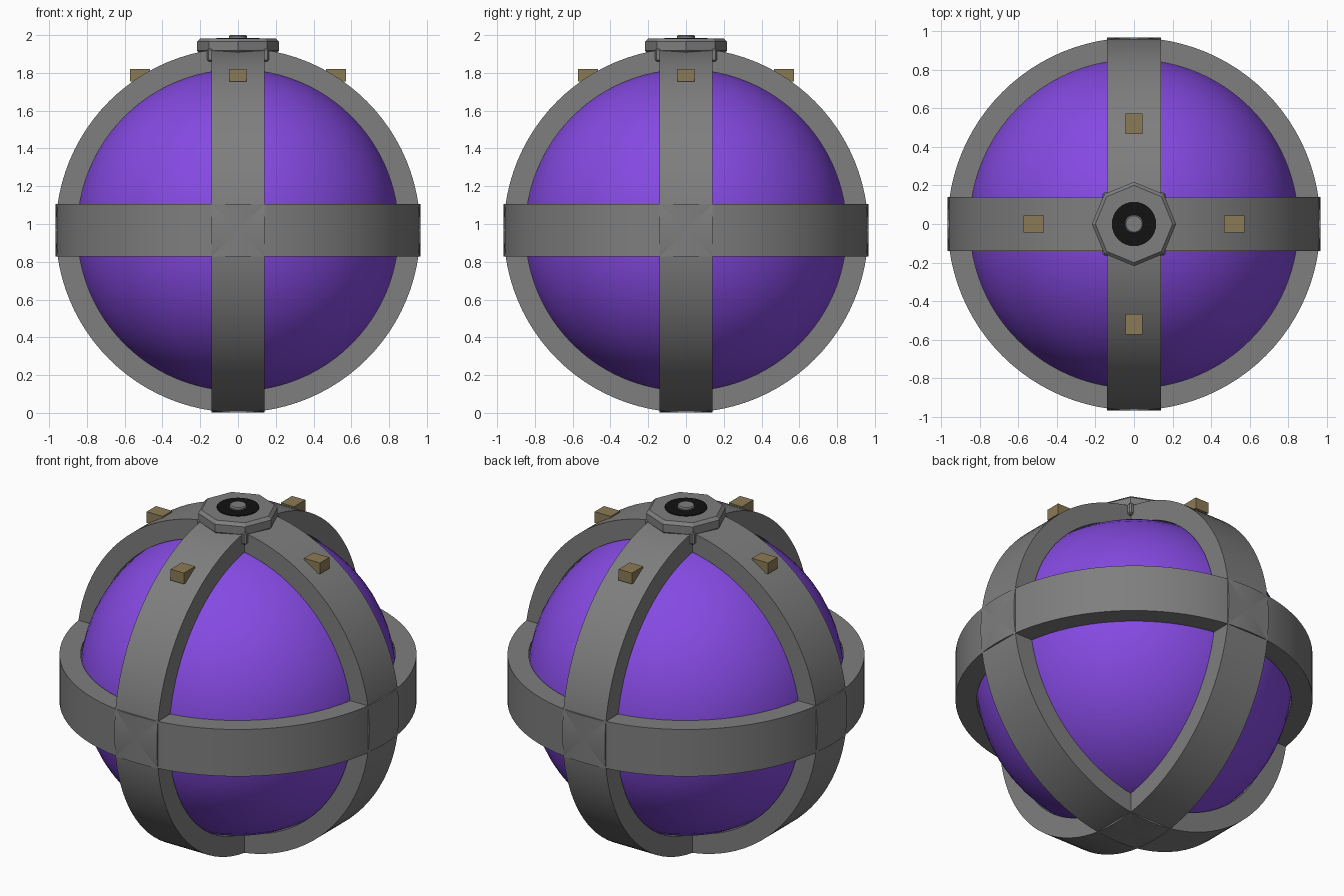
import bpy, math
from mathutils import Matrix

if "Cube" in bpy.data.objects:
    bpy.data.objects.remove(bpy.data.objects["Cube"])

CZ = 0.967          # centre height of the ball
R_OUT, R_IN, HALF = 0.965, 0.85, 0.14


def material(name, rgb):
    m = bpy.data.materials.new(name)
    m.diffuse_color = (*rgb, 1)
    m.use_nodes = True
    m.node_tree.nodes["Principled BSDF"].inputs["Base Color"].default_value = m.diffuse_color
    return m


GREY = material("grey metal", (0.21, 0.21, 0.21))
PURPLE = material("purple", (0.235, 0.068, 0.76))
BRASS = material("dull brass", (0.26, 0.195, 0.09))
BLACK = material("black", (0.006, 0.006, 0.006))


def finish(name, mat, smooth=True):
    ob = bpy.context.object
    ob.name = name
    ob.data.materials.append(mat)
    if smooth:
        bpy.ops.object.shade_smooth_by_angle(angle=math.radians(30))
    return ob


def lathe(name, profile, sides, mat, matrix=Matrix(), closed=False, smooth=True):
    """Revolve (radius, height) points around z; a closed profile makes a ring."""
    n = len(profile)
    verts = [(r * math.cos(a), r * math.sin(a), z)
             for a in (2 * math.pi * i / sides for i in range(sides))
             for r, z in profile]
    faces = []
    for i in range(sides):
        j = (i + 1) % sides
        for k in range(n if closed else n - 1):
            l = (k + 1) % n
            faces.append((i * n + k, j * n + k, j * n + l, i * n + l))
    if not closed:
        faces.append([i * n for i in reversed(range(sides))])
        faces.append([i * n + n - 1 for i in range(sides)])
    me = bpy.data.meshes.new(name)
    me.from_pydata(verts, [], faces)
    ob = bpy.data.objects.new(name, me)
    bpy.context.collection.objects.link(ob)
    bpy.ops.object.select_all(action='DESELECT')
    ob.select_set(True)
    bpy.context.view_layer.objects.active = ob
    me.transform(matrix)
    return finish(name, mat, smooth)


def box(name, centre, size, mat, turn=0):
    bpy.ops.mesh.primitive_cube_add(size=1)
    ob = finish(name, mat, smooth=False)
    ob.data.transform(Matrix.Rotation(turn, 4, 'Z') @ Matrix.Translation(centre)
                      @ Matrix.Diagonal((*size, 1)))
    return ob


# Inner ball
bpy.ops.mesh.primitive_uv_sphere_add(segments=64, ring_count=32, radius=0.856,
                                     location=(0, 0, CZ))
finish("ball", PURPLE)

# Three crossing bands, one around each axis
band = [(R_IN, -HALF), (R_OUT, -HALF), (R_OUT, HALF), (R_IN, HALF)]
lift = Matrix.Translation((0, 0, CZ))
for name, rot in (("equator_band", Matrix()),
                  ("front_back_band", Matrix.Rotation(math.pi / 2, 4, 'Y')),
                  ("left_right_band", Matrix.Rotation(math.pi / 2, 4, 'X'))):
    lathe(name, band, 96, GREY, lift @ rot, closed=True)

# Octagonal top cap with chamfered rim, on a square block
lathe("cap", [(0.2, 1.9), (0.218, 1.918), (0.218, 1.965), (0.2, 1.982)],
      8, GREY, smooth=False)
block = box("cap_block", (0, 0, 1.895), (0.326, 0.326, 0.07), GREY)
bev = block.modifiers.new("bevel", 'BEVEL')
bev.width = 0.008

# Dark socket plate and central pin
lathe("socket", [(0.115, 1.978), (0.115, 1.986)], 32, BLACK)
lathe("pin", [(0.048, 1.97), (0.048, 1.994), (0.042, 2.0)], 16, GREY)

# Four studs around the cap
for i in range(4):
    box(f"stud_{i + 1}", (0.519, 0, 1.787), (0.106, 0.088, 0.066), BRASS, i * math.pi / 2)
